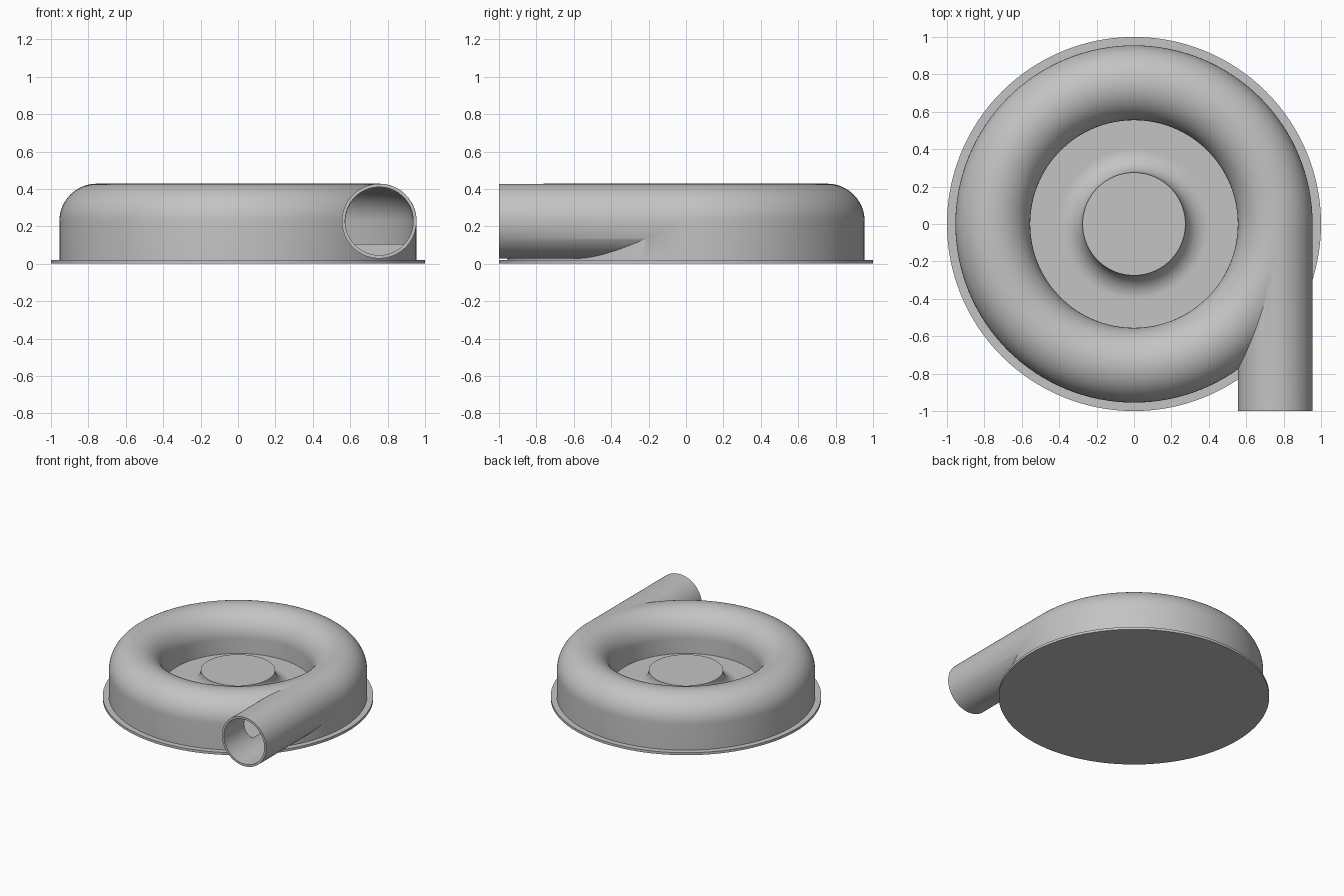
import bpy, bmesh
from math import pi, cos, sin, radians

if "Cube" in bpy.data.objects:
    bpy.data.objects.remove(bpy.data.objects["Cube"], do_unlink=True)

RING, TUBE, MID = 0.755, 0.2, 0.228     # scroll ring radius, tube radius, centre height
BORE, FLOOR = 0.182, 0.105
HUB = 0.275

grey = bpy.data.materials.new("cast_grey")
grey.use_nodes = True
colour = (0.55, 0.55, 0.55, 1)
grey.diffuse_color = colour
grey.node_tree.nodes["Principled BSDF"].inputs["Base Color"].default_value = colour


def arc(cx, cz, r, start, end, n):
    angles = [radians(start + (end - start) * i / n) for i in range(n + 1)]
    return [(cx + r * cos(a), cz + r * sin(a)) for a in angles]


def finish(name, bm):
    bmesh.ops.recalc_face_normals(bm, faces=bm.faces)
    mesh = bpy.data.meshes.new(name)
    bm.to_mesh(mesh)
    bm.free()
    mesh.materials.append(grey)
    obj = bpy.data.objects.new(name, mesh)
    bpy.context.collection.objects.link(obj)
    return obj


def lathe(name, profile, closed=False, steps=128):
    """Revolve (radius, height) points around z."""
    bm = bmesh.new()
    verts = [bm.verts.new((r, 0, z)) for r, z in profile]
    edges = [bm.edges.new(pair) for pair in zip(verts, verts[1:])]
    if closed:
        edges.append(bm.edges.new((verts[-1], verts[0])))
    bmesh.ops.spin(bm, geom=verts + edges, cent=(0, 0, 0), axis=(0, 0, 1),
                   angle=2 * pi, steps=steps)
    bmesh.ops.remove_doubles(bm, verts=bm.verts, dist=1e-5)
    return finish(name, bm)


def tube_along_y(name, radius, y0, y1):
    """Solid rod on the outlet axis."""
    bpy.ops.mesh.primitive_cylinder_add(
        vertices=96, radius=radius, depth=y1 - y0,
        location=(RING, (y0 + y1) / 2, MID), rotation=(pi / 2, 0, 0))
    obj = bpy.context.object
    obj.name = name
    obj.data.materials.append(grey)
    return obj


def activate(obj):
    bpy.ops.object.select_all(action='DESELECT')
    obj.select_set(True)
    bpy.context.view_layer.objects.active = obj


def boolean(obj, tool, operation):
    mod = obj.modifiers.new(operation.lower(), 'BOOLEAN')
    mod.object, mod.operation, mod.solver = tool, operation, 'EXACT'
    activate(obj)
    bpy.ops.object.modifier_apply(modifier=mod.name)
    bpy.data.objects.remove(tool, do_unlink=True)


# Base plate
base = lathe("base_plate", [(0, 0), (1, 0), (1, 0.02), (0, 0.02)])

# Scroll housing with its tangential outlet pipe
outer, inner = RING + TUBE, RING - TUBE
housing = lathe("scroll_housing",
                [(0, 0.01), (outer, 0.01)] + arc(RING, MID, TUBE, 0, 180, 40)
                + [(inner, FLOOR), (0, FLOOR)])
boolean(housing, tube_along_y("outlet_pipe", TUBE - 0.0005, -1, -0.01), 'UNION')

# Hollow flow channel and outlet bore
cavity = RING - 0.18, RING + 0.18
boolean(housing, lathe("channel_cutter",
                       [(cavity[0], FLOOR), (cavity[1], FLOOR)]
                       + arc(RING, MID, 0.18, 0, 180, 32), closed=True), 'DIFFERENCE')
boolean(housing, tube_along_y("bore_cutter", BORE, -1.1, 0), 'DIFFERENCE')

# Central hub flaring into the floor
fillet = MID - FLOOR
hub = lathe("hub", [(0, 0.05), (HUB + fillet, 0.05)]
            + arc(HUB + fillet, MID, fillet, 270, 180, 20) + [(0, MID)])

for part in (base, housing, hub):
    activate(part)
    bpy.ops.object.shade_smooth_by_angle(angle=radians(30))
